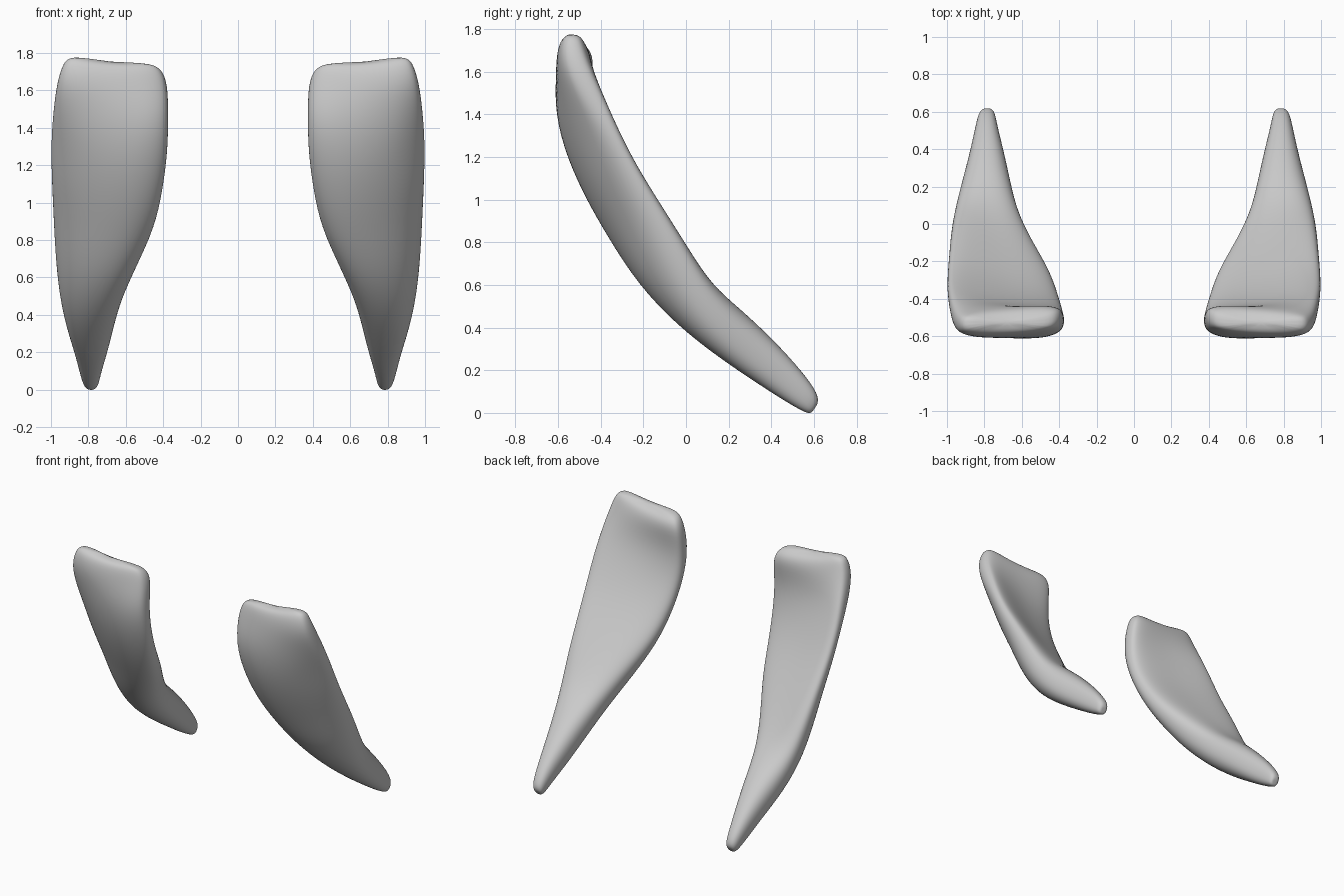
import bpy, bmesh
from math import cos, sin, tau, copysign
from mathutils import Vector

cube = bpy.data.objects.get("Cube")
if cube:
    bpy.data.objects.remove(cube)

grey = bpy.data.materials.new("plain grey")
grey.use_nodes = True
colour = (0.6, 0.6, 0.6, 1)
grey.diffuse_color = colour
grey.node_tree.nodes["Principled BSDF"].inputs["Base Color"].default_value = colour

# Stations from root to tip: front y, z, back y, z, inner x, outer x,
# then how far back the inner rim and the outer rim lie (0 front, 1 back)
STATIONS = [
    (-.57, 1.76, -.485, 1.75, .46, .90, .55, .5),
    (-.60, 1.73, -.45, 1.72, .405, .935, .6, .45),
    (-.615, 1.62, -.43, 1.65, .373, .97, .6, .5),
    (-.622, 1.45, -.39, 1.50, .37, .99, .45, .8),
    (-.582, 1.25, -.32, 1.34, .371, 1.003, .36, .9),
    (-.488, 1.03, -.23, 1.16, .398, 1.0, .35, .88),
    (-.368, .82, -.11, .97, .44, .99, .38, .82),
    (-.228, .60, .01, .78, .536, .98, .45, .72),
    (-.045, .41, .125, .60, .618, .96, .52, .6),
    (.15, .26, .26, .485, .657, .925, .52, .5),
    (.33, .14, .415, .34, .692, .88, .5, .5),
    (.47, .05, .55, .19, .728, .85, .5, .5),
    (.555, .003, .62, .09, .742, .832, .5, .5),
    (.585, -.005, .62, .045, .757, .812, .5, .5),
]
SIDES = 20


def squash(v, power):
    return copysign(abs(v) ** power, v)


def section(station):
    """Curved slab section whose two rims sit at their own depths."""
    fy, fz, by, bz, inner, outer, rim_in, rim_out = station
    front, back = Vector((0, fy, fz)), Vector((0, by, bz))
    middle = .5 - .12 * abs(rim_out - rim_in)
    tilt, bend = (rim_out - rim_in) / 2, (rim_out + rim_in) / 2 - middle
    power = .6 if fz > 1.4 else .85
    outline = []
    for i in range(SIDES):
        a = tau * i / SIDES
        s, t = squash(cos(a), power), squash(sin(a), power)
        outline.append((s, middle + tilt * s + bend * s * s + .36 * t))
    # Fit the outline exactly between the front and back lines
    low = min(d for s, d in outline)
    high = max(d for s, d in outline)
    points = []
    for s, d in outline:
        p = front.lerp(back, (d - low) / (high - low))
        p.x = (inner + outer) / 2 + s * (outer - inner) / 2
        # The root end dips toward the middle and the inner corner
        if fz > 1.5:
            p.z += (.02 * s + .024 * s * s - .015) * (fz - 1.5) / .26
        points.append(p)
    return points


def fang(name, side):
    bm = bmesh.new()
    rings = []
    for station in STATIONS:
        rings.append([bm.verts.new((p.x * side, p.y, p.z)) for p in section(station)])
    for a, b in zip(rings, rings[1:]):
        for i in range(SIDES):
            j = (i + 1) % SIDES
            bm.faces.new((a[i], a[j], b[j], b[i]))
    # Close both ends with a fan so they round off cleanly
    for ring in (rings[0], rings[-1]):
        centre = bm.verts.new(sum((v.co for v in ring), Vector()) / SIDES)
        for i in range(SIDES):
            bm.faces.new((ring[i], ring[(i + 1) % SIDES], centre))
    bmesh.ops.recalc_face_normals(bm, faces=bm.faces)
    for face in bm.faces:
        face.smooth = True
    mesh = bpy.data.meshes.new(name)
    bm.to_mesh(mesh)
    bm.free()
    mesh.materials.append(grey)
    obj = bpy.data.objects.new(name, mesh)
    bpy.context.collection.objects.link(obj)
    smooth = obj.modifiers.new("smooth", "SUBSURF")
    smooth.levels = smooth.render_levels = 2


fang("left_fang", 1)
fang("right_fang", -1)
